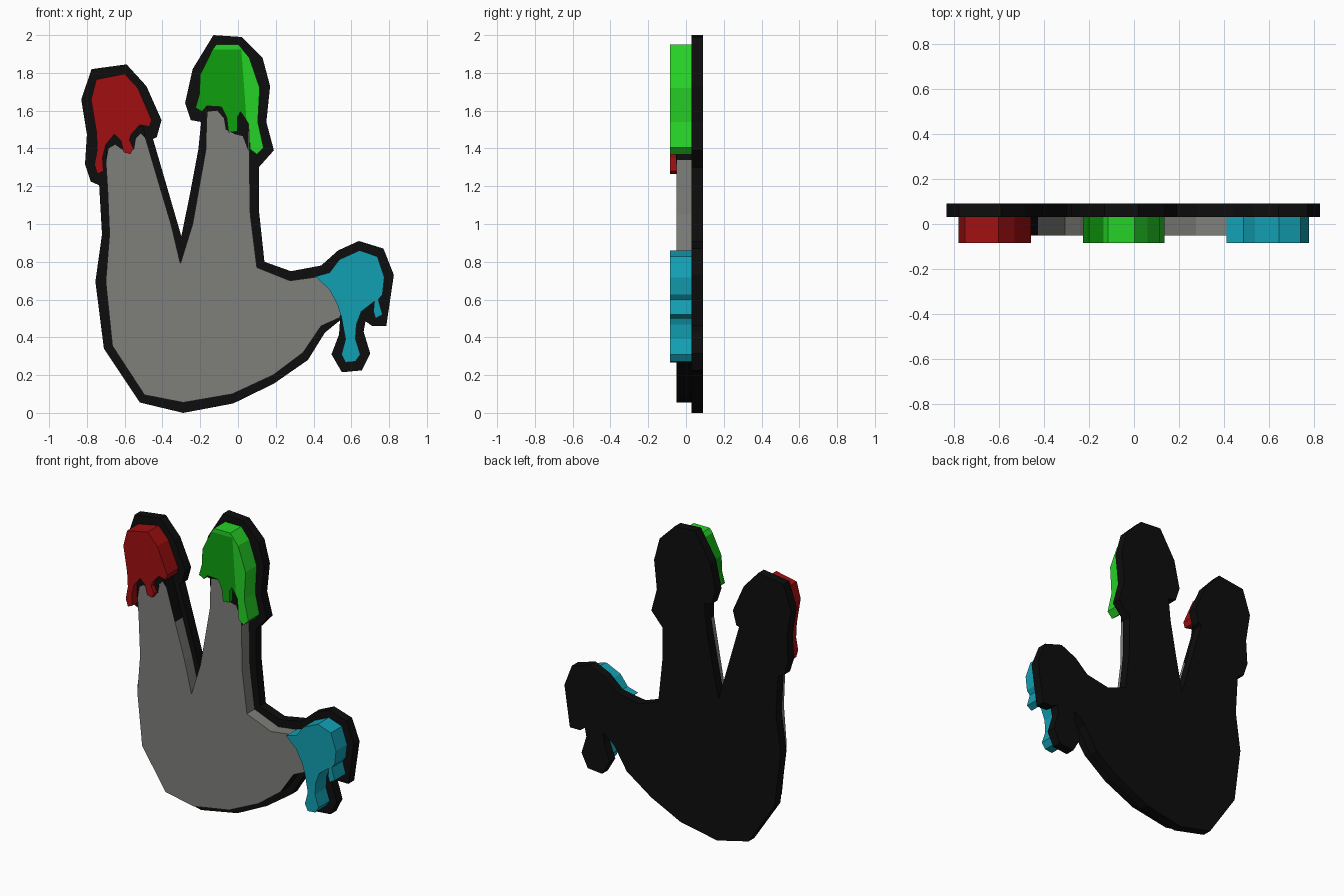
import bpy
import bmesh

cube = bpy.data.objects.get("Cube")
if cube:
    bpy.data.objects.remove(cube, do_unlink=True)


def material(name, rgb):
    """Flat material from 0-255 sRGB values."""
    lin = [(c / 255 / 12.92) if c < 11 else ((c / 255 + 0.055) / 1.055) ** 2.4 for c in rgb]
    m = bpy.data.materials.new(name)
    m.use_nodes = True
    m.diffuse_color = (*lin, 1)
    bsdf = m.node_tree.nodes["Principled BSDF"]
    bsdf.inputs["Base Color"].default_value = (*lin, 1)
    bsdf.inputs["Roughness"].default_value = 0.8
    return m


BLACK = material("black", (13, 13, 13))
GREY = material("warm grey", (126, 126, 122))
RED = material("red", (160, 15, 17))
GREEN = material("green", (15, 160, 15))
LIGHT_GREEN = material("light green", (38, 210, 38))
BLUE = material("teal blue", (18, 160, 180))


def slab(name, outline, y_front, y_back, mats, rule=None):
    """Extrude an (x, z) outline from y_front to y_back."""
    bm = bmesh.new()
    front = bm.faces.new([bm.verts.new((x, y_front, z)) for x, z in outline])
    ext = bmesh.ops.extrude_face_region(bm, geom=[front], use_keep_orig=True)
    for v in ext["geom"]:
        if isinstance(v, bmesh.types.BMVert):
            v.co.y = y_back
    bmesh.ops.recalc_face_normals(bm, faces=bm.faces[:])
    if rule:
        for f in bm.faces:
            f.material_index = rule(f.normal, f.calc_center_median())
    me = bpy.data.meshes.new(name)
    bm.to_mesh(me)
    bm.free()
    for m in mats:
        me.materials.append(m)
    ob = bpy.data.objects.new(name, me)
    bpy.context.collection.objects.link(ob)
    return ob


# Black backing board with a border around every part
slab("backing_board", [
    (-.13, 2.0), (.02, 1.99), (.13, 1.88), (.17, 1.73), (.15, 1.54), (.19, 1.39),
    (.11, 1.30), (.11, 1.08), (.14, .80), (.28, .75), (.44, .78), (.53, .86),
    (.64, .91), (.77, .87), (.825, .73), (.785, .46), (.71, .46), (.675, .485),
    (.665, .43), (.70, .315), (.655, .225), (.55, .215), (.495, .31), (.535, .415),
    (.54, .49), (.46, .425), (.37, .28), (.19, .155), (-.025, .05), (-.29, 0),
    (-.52, .055), (-.71, .34), (-.755, .695), (-.72, .945), (-.735, 1.205),
    (-.78, 1.225), (-.81, 1.315), (-.80, 1.475), (-.83, 1.66), (-.775, 1.82),
    (-.59, 1.845), (-.485, 1.73), (-.405, 1.55), (-.43, 1.46), (-.45, 1.45),
    (-.38, 1.21), (-.30, .935), (-.255, 1.155), (-.21, 1.395), (-.195, 1.54),
    (-.25, 1.55), (-.28, 1.64), (-.24, 1.82),
], 0.03, 0.09, [BLACK])


# Grey hand; its underside and the rims beside the fingertips are black
def hand_rule(n, c):
    side = abs(n.y) < 0.5
    return 1 if side and (n.z < -0.3 or c.z > 1.33) else 0


slab("hand", [
    (-.305, .79), (-.24, 1.0), (-.17, 1.395), (-.165, 1.63), (.06, 1.63), (.06, 1.34),
    (.065, 1.05), (.10, .77), (.275, .70), (.42, .72), (.565, .655), (.54, .505),
    (.44, .46), (.345, .32), (.185, .20), (-.03, .10), (-.29, .055), (-.495, .095),
    (-.665, .355), (-.70, .695), (-.68, .945), (-.69, 1.18), (-.70, 1.34),
    (-.67, 1.48), (-.50, 1.49), (-.425, 1.235), (-.355, 1.0),
], -0.05, 0.035, [GREY, BLACK], hand_rule)

# Thin black outlines lying on the fingers below the paint
slab("green_paint_outline", [
    (-.165, 1.54), (-.16, 1.595), (-.11, 1.60), (-.075, 1.56), (-.065, 1.50),
    (-.015, 1.475), (.025, 1.465), (.055, 1.385), (.06, 1.66), (-.165, 1.66),
], -0.054, -0.046, [BLACK])
slab("red_paint_outline", [
    (-.70, 1.50), (-.70, 1.315), (-.685, 1.40), (-.65, 1.42), (-.615, 1.395),
    (-.55, 1.395), (-.54, 1.455), (-.515, 1.48), (-.49, 1.455), (-.50, 1.52),
], -0.054, -0.046, [BLACK])

# Dripping paint on the three fingertips
PAINT = (-0.085, 0.035)
slab("red_paint", [
    (-.75, 1.765), (-.60, 1.795), (-.53, 1.72), (-.457, 1.55), (-.468, 1.515),
    (-.52, 1.525), (-.565, 1.475), (-.575, 1.445), (-.553, 1.40), (-.57, 1.37),
    (-.605, 1.38), (-.62, 1.44), (-.655, 1.475), (-.70, 1.42), (-.717, 1.35),
    (-.712, 1.28), (-.745, 1.265), (-.76, 1.315), (-.745, 1.395), (-.75, 1.49),
    (-.778, 1.66),
], *PAINT, [RED])
slab("green_paint", [
    (-.135, 1.923), (.018, 1.923), (.045, 1.548), (.013, 1.595), (-.003, 1.565),
    (-.003, 1.49), (-.05, 1.485), (-.06, 1.565), (-.087, 1.62), (-.165, 1.625),
    (-.19, 1.595), (-.225, 1.615), (-.205, 1.685), (-.20, 1.79),
], *PAINT, [GREEN])
slab("green_paint_highlight", [
    (-.115, 1.95), (.003, 1.95), (.06, 1.88), (.115, 1.72), (.105, 1.54),
    (.135, 1.405), (.10, 1.368), (.065, 1.395), (.055, 1.53), (.045, 1.548),
    (.018, 1.923), (-.135, 1.923),
], *PAINT, [LIGHT_GREEN])
slab("blue_paint", [
    (.41, .722), (.485, .743), (.537, .812), (.643, .86), (.738, .828), (.775, .717),
    (.765, .627), (.743, .60), (.765, .52), (.728, .50), (.717, .537), (.722, .59),
    (.653, .537), (.627, .468), (.622, .39), (.648, .31), (.622, .272), (.569, .267),
    (.548, .31), (.569, .39), (.548, .505), (.526, .574), (.484, .653),
], *PAINT, [BLUE])
